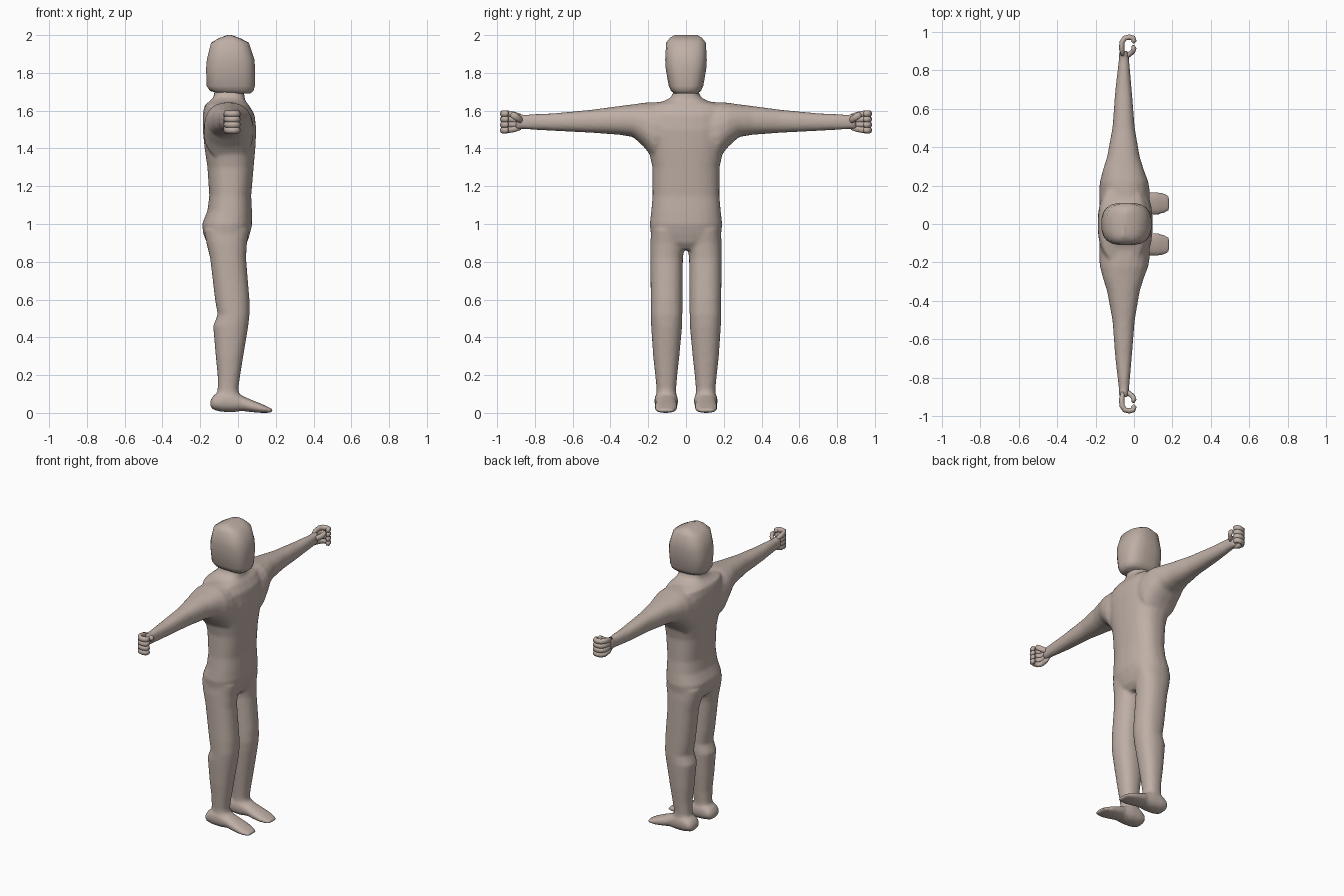
import bpy, bmesh, math
from mathutils import Vector

skin = bpy.data.materials.new("warm_beige")
skin.diffuse_color = (0.52, 0.43, 0.38, 1)


def add_mesh(name, bm):
    bmesh.ops.recalc_face_normals(bm, faces=bm.faces)
    me = bpy.data.meshes.new(name)
    bm.to_mesh(me)
    bm.free()
    ob = bpy.data.objects.new(name, me)
    bpy.context.collection.objects.link(ob)
    me.materials.append(skin)
    me.shade_smooth()
    return ob


def skin_rings(bm, rings):
    rows = [[bm.verts.new(p) for p in r] for r in rings]
    n = len(rows[0])
    for a, b in zip(rows, rows[1:]):
        for i in range(n):
            j = (i + 1) % n
            bm.faces.new((a[i], a[j], b[j], b[i]))
    bm.faces.new(rows[0][::-1])
    bm.faces.new(rows[-1])


def loft(name, axis, sections, power=2.3, sides=20, mirror=False):
    """Sections: position on axis, then low/high limits on the two other axes."""
    others = [k for k in range(3) if k != axis]
    bm = bmesh.new()
    for side in ((1, -1) if mirror else (1,)):
        rings = []
        for pos, a0, a1, b0, b1 in sections:
            ring = []
            for i in range(sides):
                t = 2 * math.pi * (i + 0.5) / sides
                c, s = math.cos(t), math.sin(t)
                u = math.copysign(abs(c) ** (2 / power), c)
                v = math.copysign(abs(s) ** (2 / power), s)
                p = Vector((0, 0, 0))
                p[axis] = pos
                p[others[0]] = (a0 + a1) / 2 + u * (a1 - a0) / 2
                p[others[1]] = (b0 + b1) / 2 + v * (b1 - b0) / 2
                p.y *= side
                ring.append(p)
            rings.append(ring)
        skin_rings(bm, rings)
    return add_mesh(name, bm)


def tube(bm, path, radius_xy, radius_z, side):
    """Round-ended tube along a path of (x, y, z) points."""
    pts = [Vector(p) for p in path]
    rings = []
    for k, p in enumerate(pts):
        d = (pts[min(k + 1, len(pts) - 1)] - pts[max(k - 1, 0)]).normalized()
        out = Vector((d.y, -d.x, 0)).normalized()
        up = out.cross(d)
        f = 0.7 if k in (0, len(pts) - 1) else 1
        ring = [p + f * (out * radius_xy * math.cos(t) + up * radius_z * math.sin(t))
                for t in (2 * math.pi * i / 10 for i in range(10))]
        rings.append([Vector((q.x, q.y * side, q.z)) for q in ring])
    skin_rings(bm, rings)


# Trunk with neck
torso = loft("body", 2, [
    (0.865, -0.12, 0.02, -0.07, 0.07), (0.90, -0.165, 0.048, -0.15, 0.15),
    (0.95, -0.185, 0.064, -0.187, 0.187), (1.00, -0.19, 0.076, -0.192, 0.192),
    (1.07, -0.162, 0.074, -0.184, 0.184), (1.15, -0.152, 0.07, -0.177, 0.177),
    (1.30, -0.162, 0.083, -0.178, 0.178), (1.40, -0.177, 0.092, -0.20, 0.20),
    (1.50, -0.187, 0.097, -0.22, 0.22), (1.58, -0.187, 0.088, -0.22, 0.22),
    (1.63, -0.177, 0.058, -0.20, 0.20), (1.65, -0.15, 0.04, -0.12, 0.12),
    (1.67, -0.13, 0.035, -0.078, 0.078), (1.70, -0.125, 0.032, -0.067, 0.067),
    (1.75, -0.125, 0.032, -0.067, 0.067)], power=2.5, sides=28)

# Arms, from inside the chest out to the wrist
arms = loft("arms", 1, [
    (0.10, -0.18, 0.08, 1.34, 1.648), (0.17, -0.182, 0.083, 1.34, 1.646),
    (0.22, -0.178, 0.075, 1.405, 1.643), (0.28, -0.162, 0.052, 1.46, 1.634),
    (0.35, -0.14, 0.03, 1.472, 1.625), (0.50, -0.112, 0.004, 1.483, 1.605),
    (0.70, -0.097, -0.012, 1.493, 1.586), (0.86, -0.078, -0.026, 1.502, 1.579),
    (0.90, -0.08, -0.03, 1.50, 1.585)], mirror=True)

# Legs
legs = loft("legs", 2, [
    (0.05, -0.115, 0.01, 0.052, 0.158), (0.13, -0.108, 0.002, 0.052, 0.156),
    (0.20, -0.108, 0.012, 0.046, 0.163), (0.30, -0.118, 0.028, 0.035, 0.174),
    (0.46, -0.132, 0.055, 0.02, 0.185), (0.52, -0.108, 0.061, 0.019, 0.186),
    (0.60, -0.122, 0.061, 0.018, 0.187), (0.82, -0.148, 0.043, 0.016, 0.189),
    (0.90, -0.168, 0.048, 0.005, 0.189), (0.97, -0.18, 0.06, 0.01, 0.185)], mirror=True)

# Feet, heel to toe
feet = loft("feet", 0, [
    (-0.147, 0.075, 0.135, 0.035, 0.065), (-0.13, 0.05, 0.16, 0.016, 0.092),
    (-0.09, 0.042, 0.168, 0.006, 0.12), (-0.03, 0.042, 0.166, 0.003, 0.12),
    (0.02, 0.05, 0.16, 0.01, 0.092), (0.07, 0.046, 0.165, 0.004, 0.07),
    (0.12, 0.046, 0.167, 0.0, 0.05), (0.165, 0.058, 0.158, 0.0, 0.029),
    (0.184, 0.07, 0.145, 0.005, 0.02)], mirror=True)

# Fuse trunk and limbs into one smooth skin
bpy.ops.object.select_all(action='DESELECT')
for ob in (torso, arms, legs, feet):
    ob.select_set(True)
bpy.context.view_layer.objects.active = torso
bpy.ops.object.join()
remesh = torso.modifiers.new("fuse", 'REMESH')
remesh.mode = 'VOXEL'
remesh.voxel_size = 0.01
remesh.use_smooth_shade = True
soft = torso.modifiers.new("soften", 'SMOOTH')
soft.factor = 0.5
soft.iterations = 5

# Head: boxy rounded loft rising to a short crosswise ridge
head = loft("head", 2, [
    (1.69, -0.10, 0.065, -0.06, 0.06), (1.705, -0.15, 0.083, -0.08, 0.08),
    (1.73, -0.167, 0.09, -0.092, 0.092), (1.82, -0.17, 0.092, -0.108, 0.108),
    (1.87, -0.166, 0.088, -0.111, 0.111), (1.96, -0.143, 0.058, -0.106, 0.106),
    (1.985, -0.10, 0.01, -0.086, 0.086), (2.0, -0.055, -0.035, -0.062, 0.062)],
    power=2.9, sides=20)

# Fists: four curled fingers stacked upward, and a thumb on the upper front
bm = bmesh.new()
curl = [(-0.058, 0.875), (-0.064, 0.91), (-0.062, 0.945), (-0.048, 0.966),
        (-0.025, 0.971), (-0.004, 0.966), (0.0, 0.952), (-0.008, 0.942)]
for side in (1, -1):
    for k in range(4):
        z = 1.497 + 0.029 * k
        path = [(x, y, 1.541 + (z - 1.541) * min(1, 0.7 + 0.15 * i))
                for i, (x, y) in enumerate(curl)]
        tube(bm, path, 0.014, 0.0175, side)
    tube(bm, [(-0.05, 0.865, 1.545), (-0.025, 0.88, 1.553), (-0.006, 0.897, 1.565),
              (0.0, 0.912, 1.575), (-0.006, 0.925, 1.58)], 0.013, 0.018, side)
add_mesh("fists", bm)
